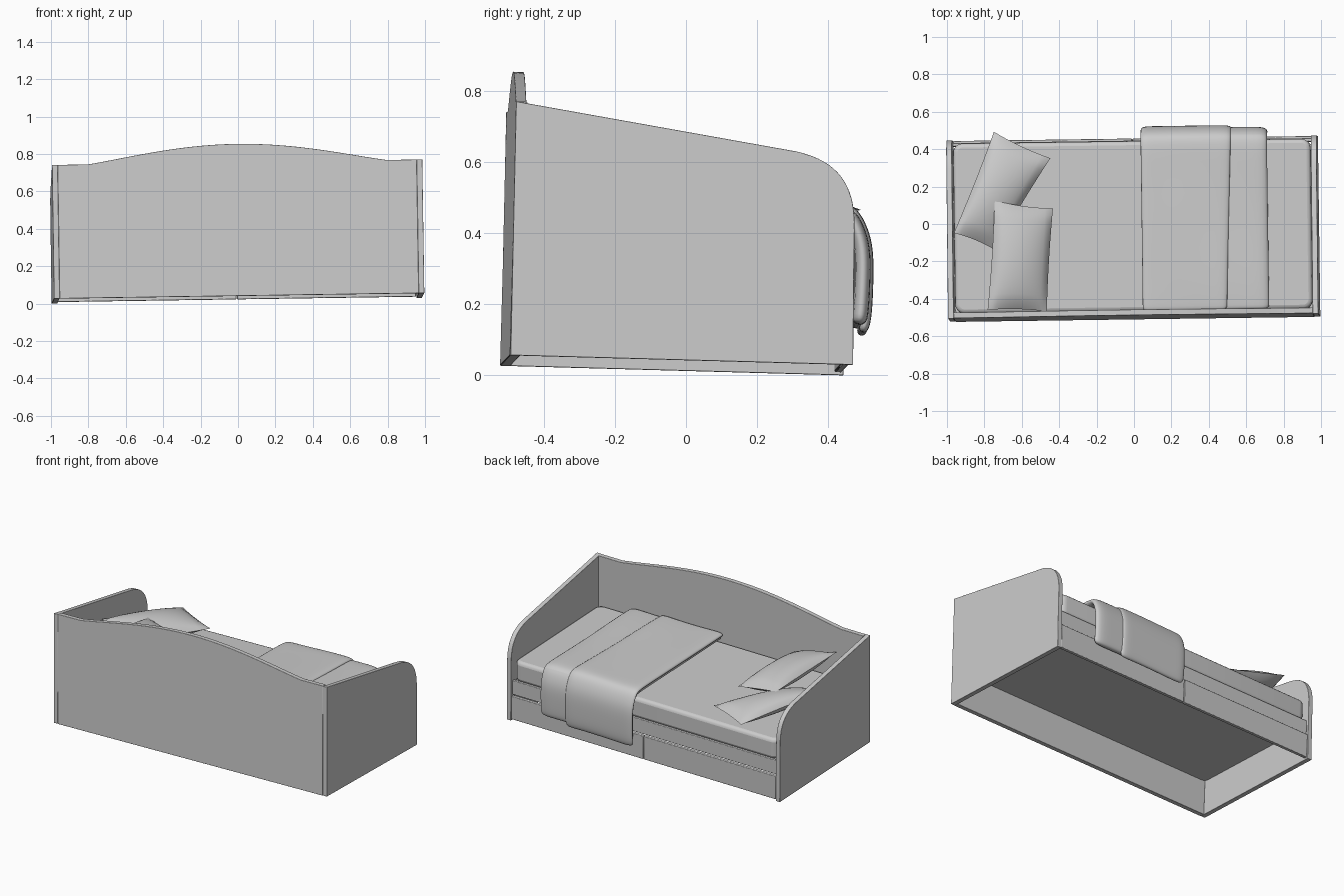
import bpy
import bmesh
import math
from mathutils import Euler, Vector

cube = bpy.data.objects.get("Cube")
if cube:
    bpy.data.objects.remove(cube, do_unlink=True)

grey = bpy.data.materials.new("soft_grey")
grey.use_nodes = True
grey.diffuse_color = (0.6, 0.6, 0.6, 1)
grey.node_tree.nodes["Principled BSDF"].inputs["Base Color"].default_value = (0.6, 0.6, 0.6, 1)

# the whole bed stands slightly askew
TILT = Euler((-0.028, -0.015, 0.014)).to_matrix().to_4x4()


def finish(name, bm, bevel=0.0, subdiv=0, thickness=0.0):
    bmesh.ops.recalc_face_normals(bm, faces=bm.faces)
    bm.transform(TILT)
    mesh = bpy.data.meshes.new(name)
    bm.to_mesh(mesh)
    bm.free()
    mesh.materials.append(grey)
    ob = bpy.data.objects.new(name, mesh)
    bpy.context.collection.objects.link(ob)
    bpy.ops.object.select_all(action='DESELECT')
    ob.select_set(True)
    bpy.context.view_layer.objects.active = ob
    bpy.ops.object.shade_smooth_by_angle(angle=math.radians(40))
    if thickness:
        mod = ob.modifiers.new("thickness", 'SOLIDIFY')
        mod.thickness = thickness
        mod.offset = -1
    if bevel:
        mod = ob.modifiers.new("soft_edges", 'BEVEL')
        mod.width = bevel
        mod.segments = 3
        mod.limit_method = 'ANGLE'
    if subdiv:
        mod = ob.modifiers.new("smooth", 'SUBSURF')
        mod.levels = mod.render_levels = subdiv


def slab(name, outline, direction, bevel=0.0):
    """Extrude a flat outline of 3D points along a direction."""
    bm = bmesh.new()
    face = bm.faces.new([bm.verts.new(p) for p in outline])
    ext = bmesh.ops.extrude_face_region(bm, geom=[face])
    verts = [g for g in ext["geom"] if isinstance(g, bmesh.types.BMVert)]
    bmesh.ops.translate(bm, verts=verts, vec=Vector(direction))
    finish(name, bm, bevel)


def box(name, x, y, z, bevel=0.0):
    outline = [(x[0], y[0], z[0]), (x[1], y[0], z[0]), (x[1], y[1], z[0]), (x[0], y[1], z[0])]
    slab(name, outline, (0, 0, z[1] - z[0]), bevel)


# back panel with a raised, curved top, set between the end panels
BASE, HALF, INNER, BACK, FRONT = 0.027, 0.99, 0.96, -0.511, 0.456
top = []
for i in range(49):
    x = INNER - 2 * INNER * i / 48
    t = min(abs(x) / 0.8, 1)
    bump = max(0, (1 + math.cos(math.pi * t)) / 2) ** 0.55
    top.append((x, BACK, 0.742 + 0.098 * bump))
slab("back_panel", [(-INNER, BACK, BASE), (INNER, BACK, BASE)] + top, (0, 0.03, 0), 0.002)

# end panels with a sloping top and a rounded front shoulder
p0, p1, p2, p3 = Vector((0.28, 0.623)), Vector((0.40, 0.60)), Vector((0.447, 0.53)), Vector((0.449, 0.42))
shoulder = []
for i in range(17):
    t = i / 16
    s = 1 - t
    shoulder.append(p0 * s**3 + p1 * 3 * s * s * t + p2 * 3 * s * t * t + p3 * t**3)
for name, x, inward in (("left_end_panel", HALF, -0.03), ("right_end_panel", -HALF, 0.03)):
    outline = [(x, BACK + 0.002, BASE), (x, BACK - 0.002, 0.742)]
    outline += [(x, p.x, p.y) for p in shoulder] + [(x, FRONT, BASE)]
    slab(name, outline, (inward, 0, 0), 0.002)

# front rail and two drawer fronts
box("front_rail", (-0.96, 0.96), (0.42, 0.438), (0.195, 0.29), 0.004)
for name, x in (("left_drawer_front", (0.002, 0.958)), ("right_drawer_front", (-0.958, -0.002))):
    box(name, x, (0.43, 0.452), (0.035, 0.19), 0.004)


# mattress and its base, with rounded corners
def rounded_rect(x, y, z, r):
    pts = []
    for k, (cx, cy) in enumerate(((x[1] - r, y[1] - r), (x[0] + r, y[1] - r),
                                  (x[0] + r, y[0] + r), (x[1] - r, y[0] + r))):
        for i in range(7):
            a = math.pi / 2 * (k + i / 6)
            pts.append((cx + r * math.cos(a), cy + r * math.sin(a), z))
    return pts


slab("mattress", rounded_rect((-0.955, 0.955), (-0.478, 0.432), 0.285, 0.05), (0, 0, 0.135), 0.022)
slab("bed_base", rounded_rect((-0.958, 0.958), (-0.48, 0.42), 0.25, 0.03), (0, 0, 0.034))


# blanket layers draped over the front edge
def blanket(name, x0, x1, skew, path, thickness):
    bm = bmesh.new()
    steps = 7
    grid = []
    for y, z in path:
        row = []
        for i in range(steps):
            u = i / (steps - 1)
            wave = 0.003 * math.sin(5 * u + 9 * y)
            row.append(bm.verts.new((x0 + (x1 + skew * y - x0) * u, y, z + wave)))
        grid.append(row)
    for a, b in zip(grid, grid[1:]):
        for i in range(steps - 1):
            bm.faces.new((a[i], a[i + 1], b[i + 1], b[i]))
    bmesh.ops.recalc_face_normals(bm, faces=bm.faces)
    if sum(f.normal.z for f in bm.faces) < 0:
        bmesh.ops.reverse_faces(bm, faces=bm.faces)
    finish(name, bm, 0, 2, thickness)


drape = [(-0.478, 0.468), (-0.46, 0.47), (-0.3, 0.473), (0.0, 0.473), (0.3, 0.475), (0.42, 0.477),
         (0.46, 0.462), (0.487, 0.41), (0.503, 0.35), (0.503, 0.25), (0.501, 0.18), (0.495, 0.14)]
blanket("blanket_fold", 0.055, 0.728, 0.0, drape, 0.045)
cover = [(-0.478, 0.48), (-0.462, 0.483), (-0.3, 0.486), (0.0, 0.486), (0.3, 0.488), (0.42, 0.491),
         (0.462, 0.476), (0.493, 0.425), (0.513, 0.36), (0.514, 0.25), (0.512, 0.16), (0.5, 0.12)]
blanket("blanket_cover", 0.045, 0.518, 0.035, cover, 0.03)


# pillows: puffed quads with slightly pinched edges
def pillow(name, corners, puff):
    a, b, c, d = [Vector(p) for p in corners]
    bm = bmesh.new()
    n = 14
    up = (b - a).cross(d - a).normalized()
    up = up if up.z > 0 else -up
    for side in (1, -1):
        grid = []
        for j in range(n + 1):
            row = []
            for i in range(n + 1):
                u, v = i / n, j / n
                fu, fv = 4 * u * (1 - u), 4 * v * (1 - v)
                pu = u + (0.5 - u) * 0.03 * fv
                pv = v + (0.5 - v) * 0.03 * fu
                p = (a * (1 - pu) + b * pu) * (1 - pv) + (d * (1 - pu) + c * pu) * pv
                row.append(bm.verts.new(p + up * side * puff * (fu * fv) ** 0.55))
            grid.append(row)
        for r, s in zip(grid, grid[1:]):
            for i in range(n):
                bm.faces.new((r[i], r[i + 1], s[i + 1], s[i]))
    bmesh.ops.remove_doubles(bm, verts=bm.verts, dist=0.0005)
    finish(name, bm)


pillow("rear_pillow", [(-0.735, 0.49, 0.49), (-0.435, 0.345, 0.475),
                       (-0.74, -0.14, 0.47), (-0.955, -0.05, 0.55)], 0.06)
pillow("top_pillow", [(-0.735, 0.12, 0.555), (-0.425, 0.075, 0.485),
                      (-0.465, -0.475, 0.50), (-0.78, -0.465, 0.59)], 0.062)
